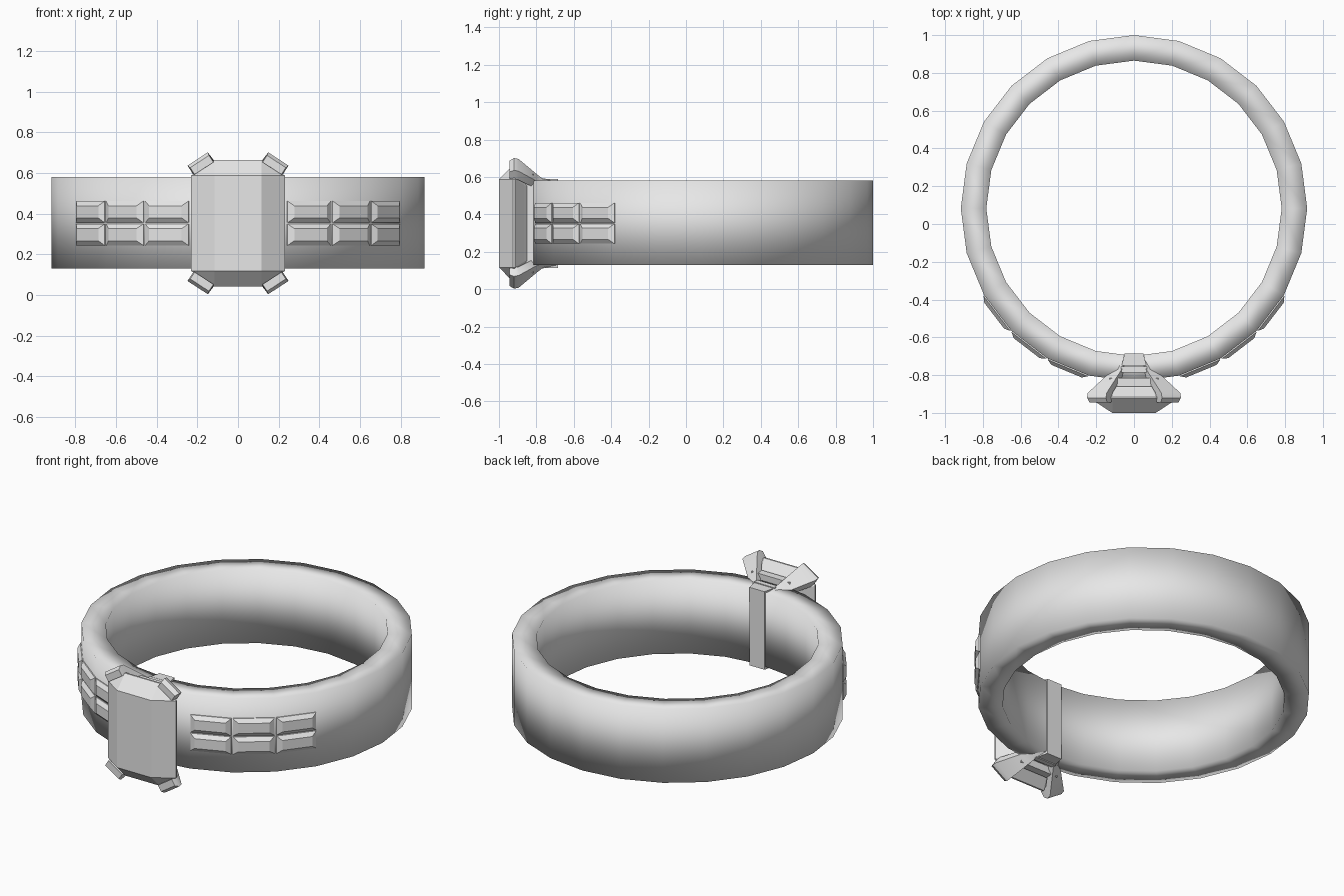
import bpy, bmesh, math
from mathutils import Vector, Matrix

cube = bpy.data.objects.get("Cube")
if cube:
    bpy.data.objects.remove(cube, do_unlink=True)

metal = bpy.data.materials.new("light_grey")
metal.use_nodes = True
GREY = (0.8, 0.8, 0.8, 1)
metal.diffuse_color = GREY
metal.node_tree.nodes["Principled BSDF"].inputs["Base Color"].default_value = GREY

MID_Z = 0.352        # mirror height of the whole ring
CENTRE_Y = 0.083     # centre of the band
OUTER, INNER, SIDES = 0.917, 0.782, 24


def finish(name, bm, smooth_angle=0):
    """Turn a bmesh into a named object."""
    bmesh.ops.recalc_face_normals(bm, faces=bm.faces)
    mesh = bpy.data.meshes.new(name)
    bm.to_mesh(mesh)
    bm.free()
    mesh.materials.append(metal)
    if smooth_angle:
        mesh.shade_smooth()
        if smooth_angle < 180:
            mesh.set_sharp_from_angle(angle=math.radians(smooth_angle))
    obj = bpy.data.objects.new(name, mesh)
    bpy.context.collection.objects.link(obj)
    return obj


def loft(bm, rings):
    """Skin closed rings of equal length and cap both ends."""
    loops = [[bm.verts.new(p) for p in ring] for ring in rings]
    for a, b in zip(loops, loops[1:]):
        for i in range(len(a)):
            j = (i + 1) % len(a)
            bm.faces.new((a[i], a[j], b[j], b[i]))
    bm.faces.new(loops[0])
    bm.faces.new(loops[-1])


def box(bm, x0, x1, y0, y1, z0, z1):
    loft(bm, [[(x0, y0, z), (x1, y0, z), (x1, y1, z), (x0, y1, z)] for z in (z0, z1)])


# Band: rectangular section spun around the finger hole, softly shaded
bm = bmesh.new()
section = [(INNER, 0.13), (OUTER, 0.13), (OUTER, 0.58), (INNER, 0.58)]
loops = []
for k in range(SIDES):
    a = math.tau * k / SIDES
    loops.append([bm.verts.new((r * math.sin(a), CENTRE_Y - r * math.cos(a), z))
                  for r, z in section])
for k in range(SIDES):
    a, b = loops[k], loops[(k + 1) % SIDES]
    for i in range(4):
        j = (i + 1) % 4
        bm.faces.new((a[i], a[j], b[j], b[i]))
finish("band", bm, 180)


# Small shoulder stones: two rows of three on each side, one column per band facet
bm = bmesh.new()
apothem = OUTER * math.cos(math.pi / SIDES)
for side in (-1, 1):
    for column in (1.5, 2.5, 3.5):
        turn = Matrix.Rotation(side * column * math.tau / SIDES, 3, "Z")
        for row in (-1, 1):
            z = MID_Z + row * 0.056
            rings = []
            for out, w, h in ((-0.02, 0.115, 0.053), (0.006, 0.115, 0.053), (0.024, 0.087, 0.03)):
                rings.append([turn @ Vector((sx * w, -apothem - out, z + sz * h))
                              + Vector((0, CENTRE_Y, 0))
                              for sx, sz in ((-1, -1), (1, -1), (1, 1), (-1, 1))])
            loft(bm, rings)
finish("shoulder_stones", bm)


# Centre stone: step cut with clipped corners
def octagon(y, w, h, cut_x, cut_z):
    corners = [(w, h - cut_z), (w - cut_x, h)]
    quarter = corners + [(-x, z) for x, z in reversed(corners)]
    outline = quarter + [(-x, -z) for x, z in quarter]
    return [(x, y, MID_Z + z) for x, z in outline]


bm = bmesh.new()
loft(bm, [octagon(-1.0, 0.115, 0.235, 0, 0),
          octagon(-0.925, 0.23, 0.312, 0.115, 0.077),
          octagon(-0.915, 0.23, 0.312, 0.115, 0.077),
          octagon(-0.865, 0.165, 0.255, 0.07, 0.05),
          octagon(-0.79, 0.07, 0.2, 0.03, 0.03)])
bmesh.ops.remove_doubles(bm, verts=bm.verts, dist=0.0001)
finish("centre_stone", bm)


# Claws: flared prongs reaching from the base to the clipped stone corners
along = Vector((0.838, -0.546))
across = Vector((0.546, 0.838))
bm = bmesh.new()
for sx in (-1, 1):
    for sz in (-1, 1):
        rings = []
        for y, cx, cz, length, thick in ((-0.945, 0.178, 0.287, 0.055, 0.02),
                                         (-0.92, 0.183, 0.293, 0.06, 0.028),
                                         (-0.895, 0.18, 0.288, 0.06, 0.028),
                                         (-0.8, 0.1, 0.225, 0.035, 0.025),
                                         (-0.77, 0.07, 0.212, 0.02, 0.022),
                                         (-0.695, 0.045, 0.205, 0.015, 0.02)):
            ring = []
            for u, v in ((-1, -1), (1, -1), (1, 1), (-1, 1)):
                p = Vector((cx, cz)) + along * u * length + across * v * thick
                ring.append((sx * p.x, y, MID_Z + sz * p.y))
            rings.append(ring)
        loft(bm, rings)
finish("claws", bm, 35)


# Gallery rails joining the claws above, below and beside the stone
bm = bmesh.new()
for s in (-1, 1):
    for half_x, y0, y1, low, high in ((0.13, -0.86, -0.815, 0.22, 0.265),
                                      (0.07, -0.785, -0.755, 0.2, 0.24)):
        z0, z1 = sorted((MID_Z + s * low, MID_Z + s * high))
        box(bm, -half_x, half_x, y0, y1, z0, z1)
    x0, x1 = sorted((s * 0.11, s * 0.145))
    box(bm, x0, x1, -0.86, -0.815, MID_Z - 0.24, MID_Z + 0.24)
finish("gallery_rails", bm)


# Base bar running up the inside of the band
bm = bmesh.new()
outline = [(-0.065, -0.75), (-0.05, -0.685), (0.05, -0.685), (0.065, -0.75)]
loft(bm, [[(x, y, MID_Z + z) for x, y in outline] for z in (-0.238, 0.238)])
finish("base_bar", bm)
